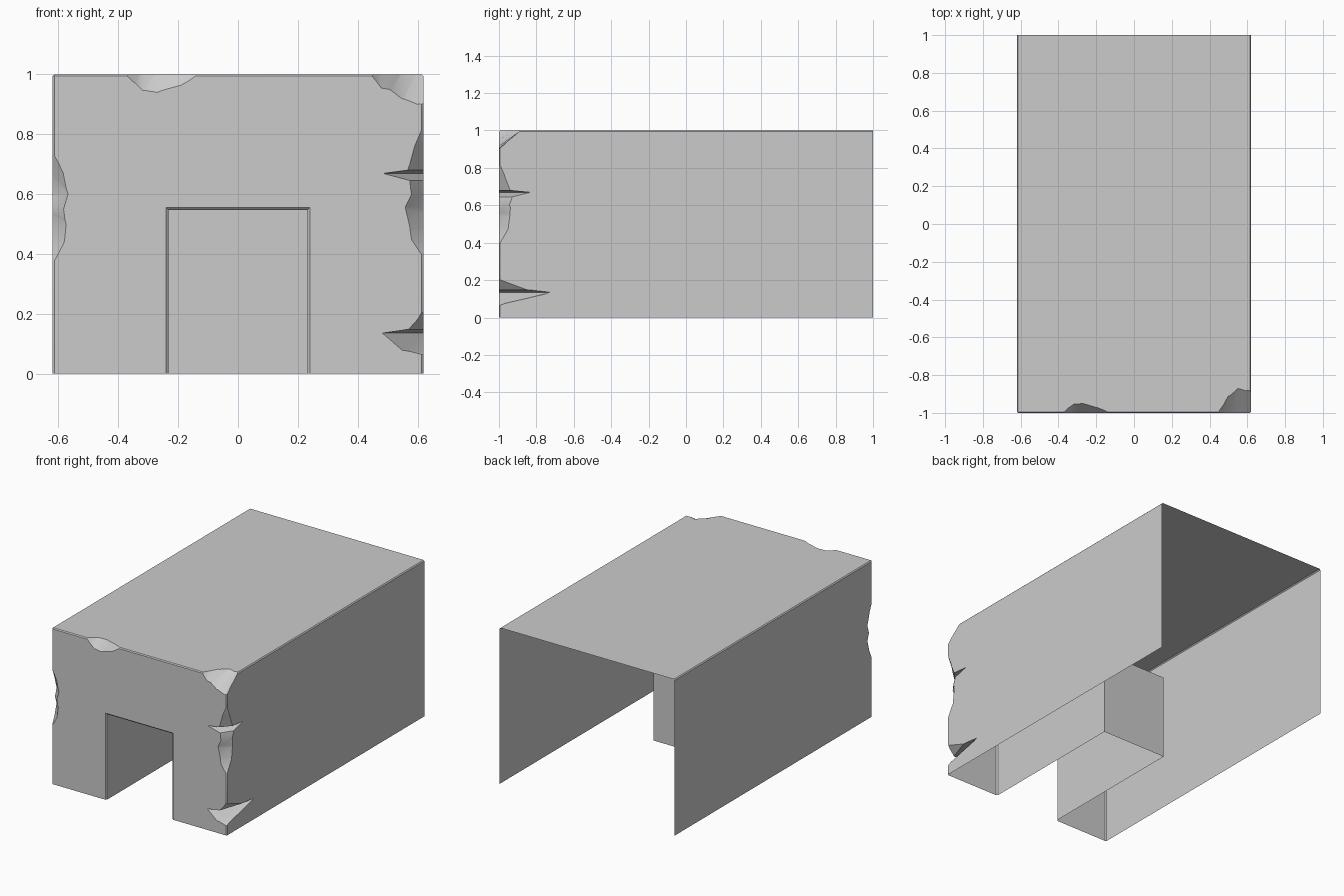
import bpy, bmesh, math

if "Cube" in bpy.data.objects:
    bpy.data.objects.remove(bpy.data.objects["Cube"])

HX, H, B = 0.62, 1.0, 0.006   # half width, height, edge bevel


def loft(name, rings):
    """Closed solid through a row of equal-length rings."""
    bm = bmesh.new()
    vs = [[bm.verts.new(p) for p in r] for r in rings]
    n = len(rings[0])
    for r0, r1 in zip(vs, vs[1:]):
        for i in range(n):
            j = (i + 1) % n
            bm.faces.new((r0[i], r0[j], r1[j], r1[i]))
    bm.faces.new(vs[0])
    bm.faces.new(vs[-1])
    bmesh.ops.recalc_face_normals(bm, faces=bm.faces)
    me = bpy.data.meshes.new(name)
    bm.to_mesh(me)
    bm.free()
    ob = bpy.data.objects.new(name, me)
    bpy.context.collection.objects.link(ob)
    return ob


def chip(name, stations, place, e=0.015):
    """Wedge cutter along an edge: t, cut into front face, cut into other face."""
    rings = []
    for t, a, b in stations:
        u = a + e * (a / b if b else 1)
        v = b + e * (b / a if a else 1)
        rings.append([place(t, -e, -e), place(t, u, -e), place(t, -e, v)])
    return loft(name, rings)


# outer block with finely bevelled edges
def slab(y):
    return [(-HX, y, 0), (HX, y, 0), (HX, y, H), (-HX, y, H)]


block = loft("entrance_shell", [slab(-1), slab(1)])
bm = bmesh.new()
bm.from_mesh(block.data)
edges = []
for ed in bm.edges:
    m = (ed.verts[0].co + ed.verts[1].co) / 2
    top, front, side = m.z > 0.99, m.y < -0.99, abs(m.x) > 0.6
    if top + front + side >= 2 and m.z > 0.1:
        edges.append(ed)
bmesh.ops.bevel(bm, geom=edges, offset=B, segments=1, affect='EDGES')
bm.to_mesh(block.data)
bm.free()


# doorway recess with a slightly chamfered mouth
def door(y, w, z):
    return [(-w, y, -0.1), (w, y, -0.1), (w, y, z), (-w, y, z)]


cutters = [loft("doorway_cutter", [door(-1.01, 0.25, 0.565), door(-0.992, 0.232, 0.547),
                                   door(0, 0.232, 0.547)])]

# chipped damage along the front edges
right = lambda t, u, v: (HX - u, -1 + v, t)
left = lambda t, u, v: (-HX + u, -1 + v, t)
top = lambda t, u, v: (t, -1 + v, H - u)

cutters += [
    chip("left_chip", [(.36, 0, 0), (.43, .035, .03), (.50, .046, .05), (.55, .037, .035),
                       (.60, .052, .05), (.67, .036, .03), (.74, 0, 0)], left),
    chip("right_chip", [(.385, 0, 0), (.44, .035, .03), (.48, .045, .05), (.55, .06, .06),
                        (.60, .04, .055), (.645, .046, .07), (.669, .135, .17),
                        (.68, .053, .06), (.76, .03, .03), (.83, 0, 0)], right),
    chip("low_right_chip", [(.06, 0, 0), (.075, .05, .03), (.135, .137, .27),
                            (.148, .05, .15), (.215, 0, 0)], right),
    chip("top_chip", [(-.375, 0, 0), (-.35, .025, .025), (-.32, .053, .046), (-.27, .06, .05),
                      (-.19, .036, .027), (-.135, 0, 0)], top),
    chip("corner_chip", [(.445, 0, 0), (.475, .04, .045), (.505, .05, .09), (.55, .083, .13),
                         (.60, .1, .12), (.65, .105, .11)], top),
]

bpy.context.view_layer.objects.active = block
block.select_set(True)
for c in cutters:
    mod = block.modifiers.new(c.name, 'BOOLEAN')
    mod.operation = 'DIFFERENCE'
    mod.solver = 'EXACT'
    mod.object = c
    bpy.ops.object.modifier_apply(modifier=mod.name)
for c in cutters:
    bpy.data.objects.remove(c, do_unlink=True)

# open the underside and the rear, leaving a thin shell
bm = bmesh.new()
bm.from_mesh(block.data)
gone = [f for f in bm.faces
        if all(v.co.z < 1e-4 for v in f.verts) or all(v.co.y > 1 - 1e-4 for v in f.verts)]
bmesh.ops.delete(bm, geom=gone, context='FACES')
bm.to_mesh(block.data)
bm.free()
bpy.ops.object.shade_smooth_by_angle(angle=math.radians(30))
